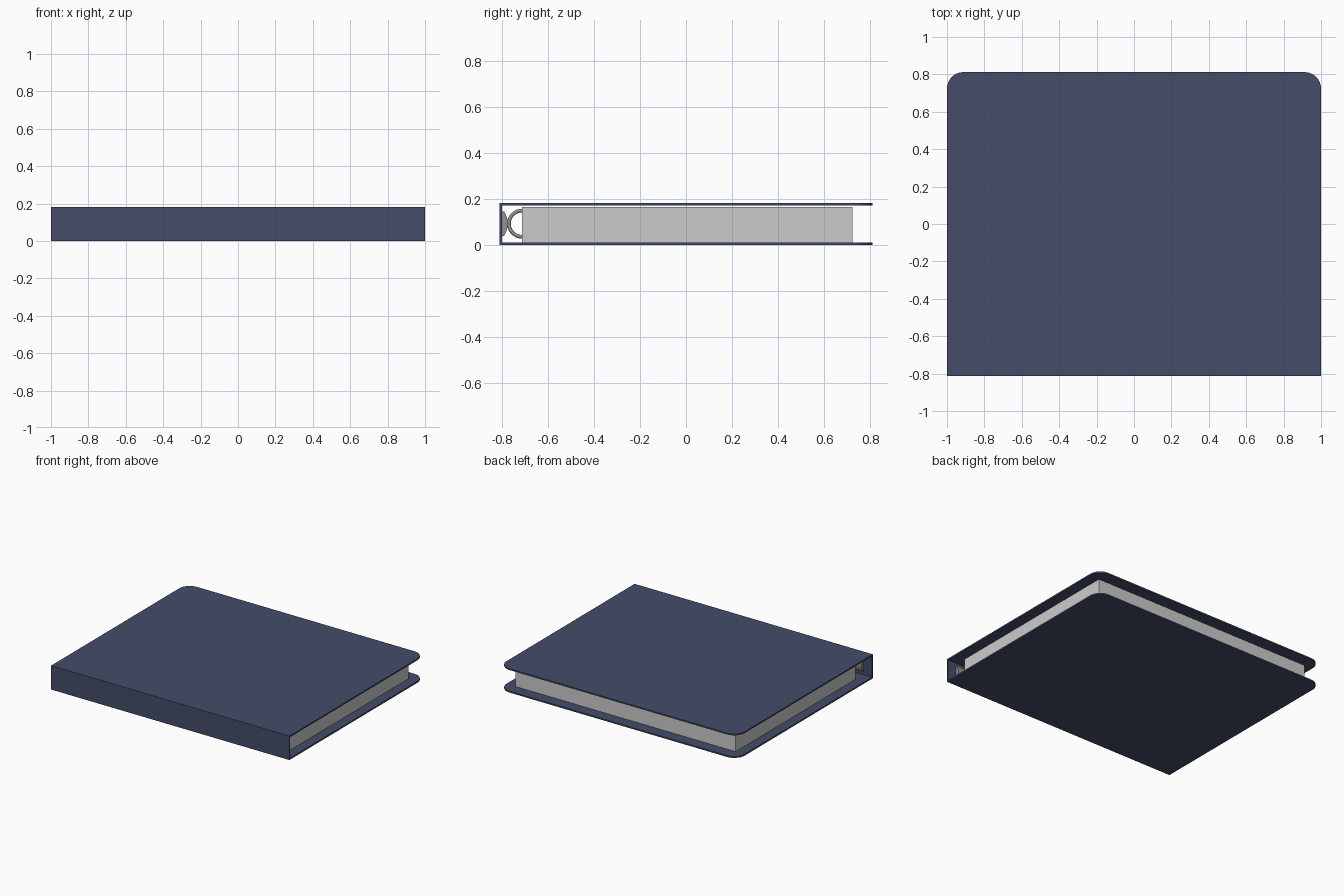
import bpy, bmesh, math

if "Cube" in bpy.data.objects:
    bpy.data.objects.remove(bpy.data.objects["Cube"])

H, T = 0.182, 0.011           # total height, board thickness
HX, HY, R = 1.0, 0.812, 0.088  # half sizes, corner radius


def material(name, colour):
    m = bpy.data.materials.new(name)
    m.diffuse_color = colour
    m.use_nodes = True
    m.node_tree.nodes["Principled BSDF"].inputs["Base Color"].default_value = m.diffuse_color
    return m


navy = material("navy_vinyl", (0.058, 0.075, 0.138, 1))
steel = material("steel", (0.30, 0.29, 0.28, 1))


def extrude(name, outline, vec, mat=None):
    """Solid made from a flat outline swept along vec."""
    bm = bmesh.new()
    face = bm.faces.new([bm.verts.new(p) for p in outline])
    new = bmesh.ops.extrude_face_region(bm, geom=[face])["geom"]
    bmesh.ops.translate(bm, vec=vec, verts=[v for v in new if isinstance(v, bmesh.types.BMVert)])
    bmesh.ops.recalc_face_normals(bm, faces=bm.faces)
    me = bpy.data.meshes.new(name)
    bm.to_mesh(me)
    bm.free()
    ob = bpy.data.objects.new(name, me)
    bpy.context.collection.objects.link(ob)
    if mat:
        me.materials.append(mat)
    bpy.context.view_layer.objects.active = ob
    bpy.ops.object.select_all(action='DESELECT')
    ob.select_set(True)
    bpy.ops.object.shade_smooth_by_angle(angle=math.radians(30))
    return ob


def box(name, x0, x1, y0, y1, z0, z1, mat=None):
    return extrude(name, [(x0, y0, z0), (x1, y0, z0), (x1, y1, z0), (x0, y1, z0)],
                   (0, 0, z1 - z0), mat)


# Covers: square at the spine, rounded at the free edge
def cover(name, z):
    pts = [(-HX, -HY, z), (HX, -HY, z)]
    for cx, a0 in ((HX - R, 0), (R - HX, 90)):
        for i in range(9):
            a = math.radians(a0 + i * 90 / 8)
            pts.append((cx + R * math.cos(a), HY - R + R * math.sin(a), z))
    extrude(name, pts, (0, 0, T), navy)


cover("bottom_cover", 0)
cover("top_cover", H - T)

# Spine
box("spine", -HX, HX, -HY, -HY + 0.01, T, H - T, navy)

# Paper stack
box("paper_stack", -0.925, 0.925, -0.714, 0.726, T, 0.165)

# Ring mechanism: arched plate on the inside of the spine
zc, half = 0.092, 0.053
arch = [(-0.93, -HY + 0.01, zc - half)]
for i in range(9):
    t = -1 + i / 4
    arch.append((-0.93, -0.776 - 0.016 * t * t, zc + half * t))
arch.append((-0.93, -HY + 0.01, zc + half))
extrude("ring_plate", arch, (1.86, 0, 0), steel)

# Three binder rings
for i in (-1, 0, 1):
    bpy.ops.mesh.primitive_torus_add(location=(i * 0.715, -0.714, zc), rotation=(0, math.pi / 2, 0),
                                     major_radius=0.057, minor_radius=0.008,
                                     major_segments=40, minor_segments=12)
    ring = bpy.context.object
    ring.name = f"binder_ring_{i + 2}"
    ring.data.materials.append(steel)
    bpy.ops.object.shade_smooth()
